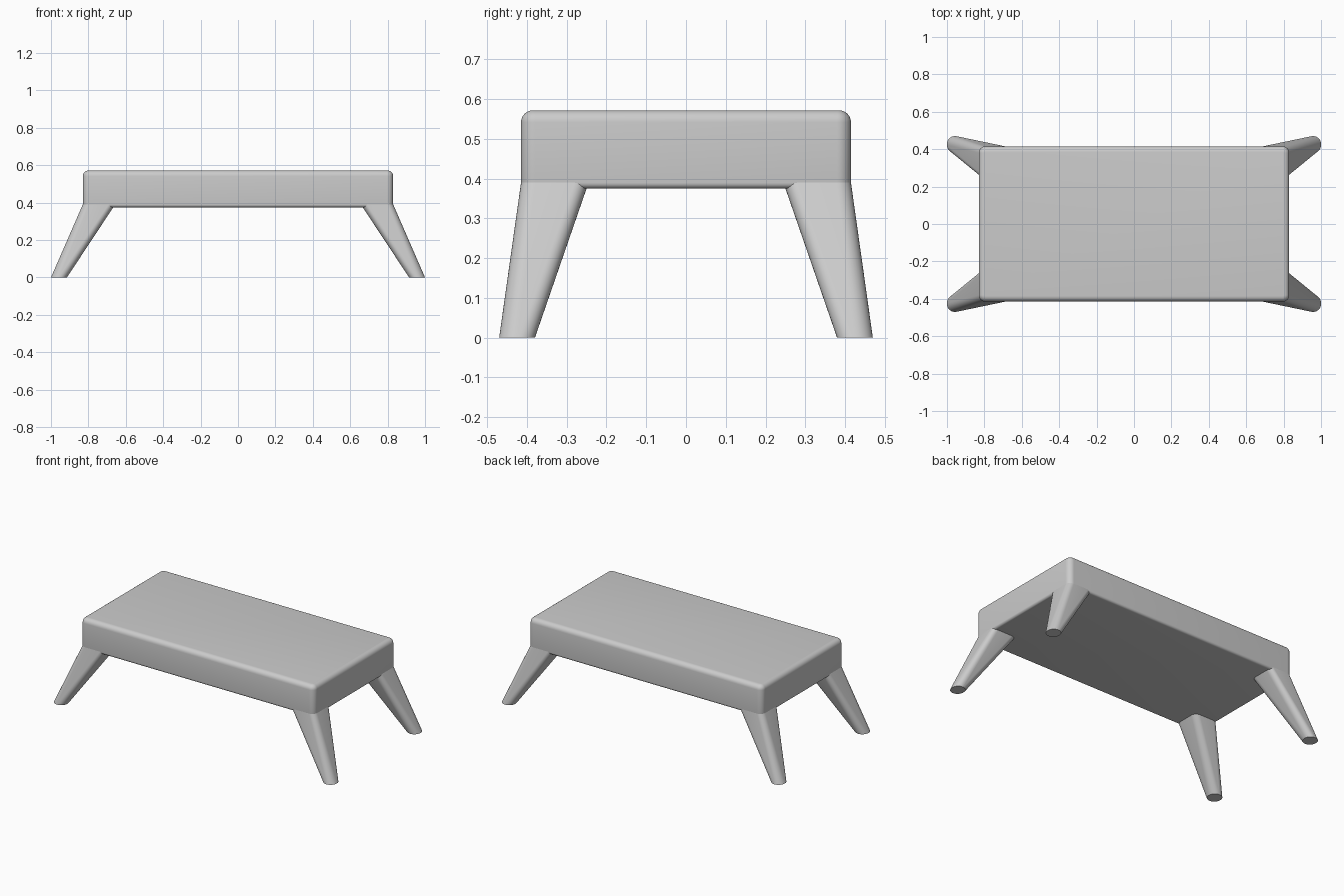
import bpy
import bmesh
from math import sin, cos, pi, radians

if "Cube" in bpy.data.objects:
    bpy.data.objects.remove(bpy.data.objects["Cube"])

STEPS = 8  # segments per rounded corner


def ring(bm, x0, x1, y0, y1, r, z):
    """Rounded rectangle of vertices at height z."""
    corners = [(x1 - r, y1 - r), (x0 + r, y1 - r), (x0 + r, y0 + r), (x1 - r, y0 + r)]
    verts = []
    for q, (cx, cy) in enumerate(corners):
        for i in range(STEPS + 1):
            a = (q + i / STEPS) * pi / 2
            verts.append(bm.verts.new((cx + r * cos(a), cy + r * sin(a), z)))
    return verts


def loft(name, sections):
    """Skin a stack of rounded rectangles and cap both ends."""
    bm = bmesh.new()
    rings = [ring(bm, *s) for s in sections]
    n = len(rings[0])
    for low, high in zip(rings, rings[1:]):
        for i in range(n):
            j = (i + 1) % n
            bm.faces.new((low[i], low[j], high[j], high[i]))
    bm.faces.new(rings[0][::-1])
    bm.faces.new(rings[-1])
    mesh = bpy.data.meshes.new(name)
    bm.to_mesh(mesh)
    bm.free()
    obj = bpy.data.objects.new(name, mesh)
    bpy.context.collection.objects.link(obj)
    bpy.ops.object.select_all(action='DESELECT')
    obj.select_set(True)
    bpy.context.view_layer.objects.active = obj
    bpy.ops.object.shade_smooth_by_angle(angle=radians(35))
    return obj


# Table top: rounded slab, small radius below, larger radius above
HX, HY, Z0, Z1 = 0.83, 0.415, 0.375, 0.572
CORNER, LOW_R, TOP_R = 0.035, 0.015, 0.03


def slab_section(inset, z):
    return (-HX + inset, HX - inset, -HY + inset, HY - inset, CORNER - inset, z)


angles = [i / 6 * pi / 2 for i in range(7)]
sections = [slab_section(LOW_R * (1 - sin(a)), Z0 + LOW_R * (1 - cos(a))) for a in angles]
sections += [slab_section(TOP_R * (1 - cos(a)), Z1 - TOP_R * (1 - sin(a))) for a in angles]
loft("table_top", sections)

# Splayed legs: square rounded head under the slab, near-round foot
leg = loft("legs", [
    (0.915, 1.0, 0.38, 0.47, 0.042, 0.0),
    (0.657, HX, 0.245, HY, 0.035, 0.39),
])
empty = bpy.data.objects.new("mirror_centre", None)
empty.hide_render = True
bpy.context.collection.objects.link(empty)
mirror = leg.modifiers.new("mirror", 'MIRROR')
mirror.use_axis = (True, True, False)
mirror.mirror_object = empty
